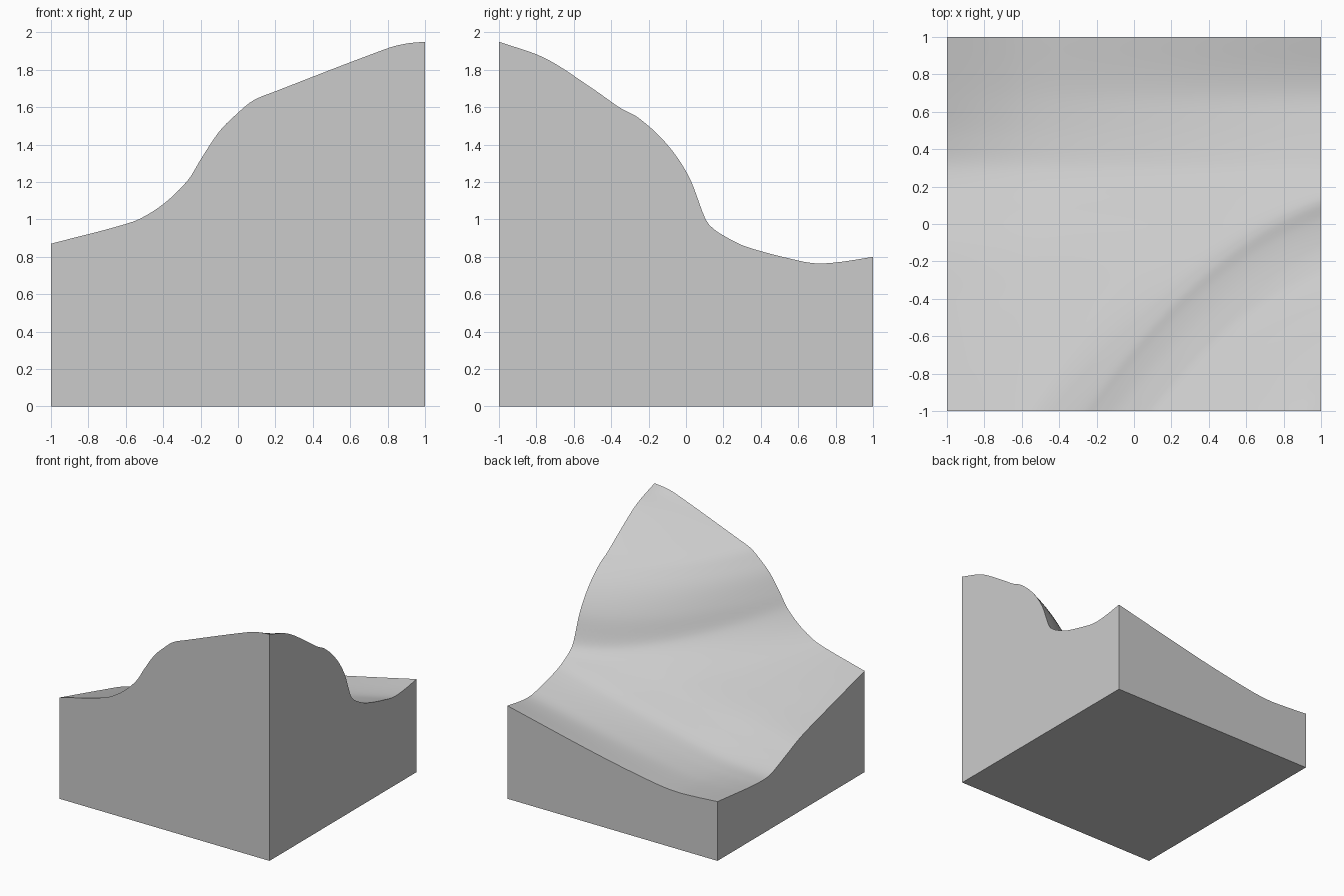
import bpy
import bmesh
import math

if "Cube" in bpy.data.objects:
    bpy.data.objects.remove(bpy.data.objects["Cube"], do_unlink=True)

# Height profiles along the four sides, as (position, height)
FRONT = [(-1, .87), (-.57, .985), (-.46, 1.04), (-.36, 1.115), (-.26, 1.22), (-.2, 1.32),
         (-.1, 1.47), (0, 1.57), (.08, 1.635), (.2, 1.685), (.8, 1.915), (.9, 1.94), (1, 1.95)]
RIGHT = [(-1, 1.95), (-.75, 1.86), (-.5, 1.7), (-.35, 1.595), (-.25, 1.54), (-.1, 1.4),
         (.02, 1.22), (.1, 1.01), (.13, .965), (.19, .92), (.32, .855), (.6, .78), (.7, .765), (.82, .772), (1, .8)]
BACK = [(-1, .51), (-.78, .495), (-.6, .49), (-.4, .51), (.12, .605), (1, .8)]
LEFT = [(-1, .87), (-.4, .71), (-.12, .63), (.09, .543), (.29, .467), (.45, .46), (.65, .475), (1, .51)]

# The low ground as it would continue beneath the hill
LOW_FRONT = [(-1, .87), (-.57, .985), (1, 1.35)]
LOW_RIGHT = [(-1, 1.35), (.19, .915), (.32, .855), (.6, .78), (.7, .765), (.82, .772), (1, .8)]

# Plan shape of the hillside: how far contours swing forward away from the right side
BEND, CURVE = .35, .42


def profile(pts, t):
    """Smooth curve through the points, held constant past the ends."""
    t = min(max(t, pts[0][0]), pts[-1][0])

    def slope(k):
        a, b = pts[max(k - 1, 0)], pts[min(k + 1, len(pts) - 1)]
        return (b[1] - a[1]) / (b[0] - a[0])

    for k in range(len(pts) - 1):
        (x0, z0), (x1, z1) = pts[k], pts[k + 1]
        if t <= x1:
            w = x1 - x0
            s = (t - x0) / w
            ease = s * s * (3 - 2 * s)
            return (z0 + (z1 - z0) * ease + slope(k) * w * s * (1 - s) ** 2
                    - slope(k + 1) * w * s * s * (1 - s))
    return pts[-1][1]


def low_ground(x, y):
    """Patch blended from the four side profiles."""
    u, v = (x + 1) / 2, (y + 1) / 2
    across = (1 - u) * profile(LEFT, y) + u * profile(LOW_RIGHT, y)
    along = (1 - v) * profile(LOW_FRONT, x) + v * profile(BACK, x)
    corners = ((1 - v) * ((1 - u) * LEFT[0][1] + u * LOW_RIGHT[0][1])
               + v * ((1 - u) * LEFT[-1][1] + u * LOW_RIGHT[-1][1]))
    return across + along - corners


def hill(x, y):
    """Hill lofted along curved contours from the front side to the right side."""
    u = 1 - x
    y_right = y + BEND * u + CURVE * u * u
    reach = max(y_right + 1, 0)
    u_front = (math.sqrt(BEND ** 2 + 4 * CURVE * reach) - BEND) / (2 * CURVE)
    x_front = 1 - u_front
    w = min(u / u_front, 1) if u_front > 1e-6 else 0
    at_front = profile(FRONT, x_front) - profile(LOW_FRONT, x_front)
    at_right = profile(RIGHT, y_right) - profile(LOW_RIGHT, y_right)
    return w * at_front + (1 - w) * at_right


# Ground surface
bm = bmesh.new()
bmesh.ops.create_grid(bm, x_segments=96, y_segments=96, size=1)
for v in bm.verts:
    v.co.z = low_ground(v.co.x, v.co.y) + hill(v.co.x, v.co.y)

# Straight walls and flat underside
rim = [e for e in bm.edges if e.is_boundary]
walls = bmesh.ops.extrude_edge_only(bm, edges=rim)["geom"]
for v in walls:
    if isinstance(v, bmesh.types.BMVert):
        v.co.z = 0
bmesh.ops.contextual_create(bm, geom=[e for e in bm.edges if e.is_boundary])
bmesh.ops.recalc_face_normals(bm, faces=bm.faces)

mesh = bpy.data.meshes.new("terrain_block")
bm.to_mesh(mesh)
bm.free()
block = bpy.data.objects.new("terrain_block", mesh)
bpy.context.collection.objects.link(block)

# Single plain grey
grey = bpy.data.materials.new("light_grey")
grey.use_nodes = True
grey.diffuse_color = (.6, .6, .6, 1)
grey.node_tree.nodes["Principled BSDF"].inputs["Base Color"].default_value = (.6, .6, .6, 1)
mesh.materials.append(grey)

bpy.ops.object.select_all(action='DESELECT')
block.select_set(True)
bpy.context.view_layer.objects.active = block
bpy.ops.object.shade_smooth_by_angle(angle=math.radians(30))
